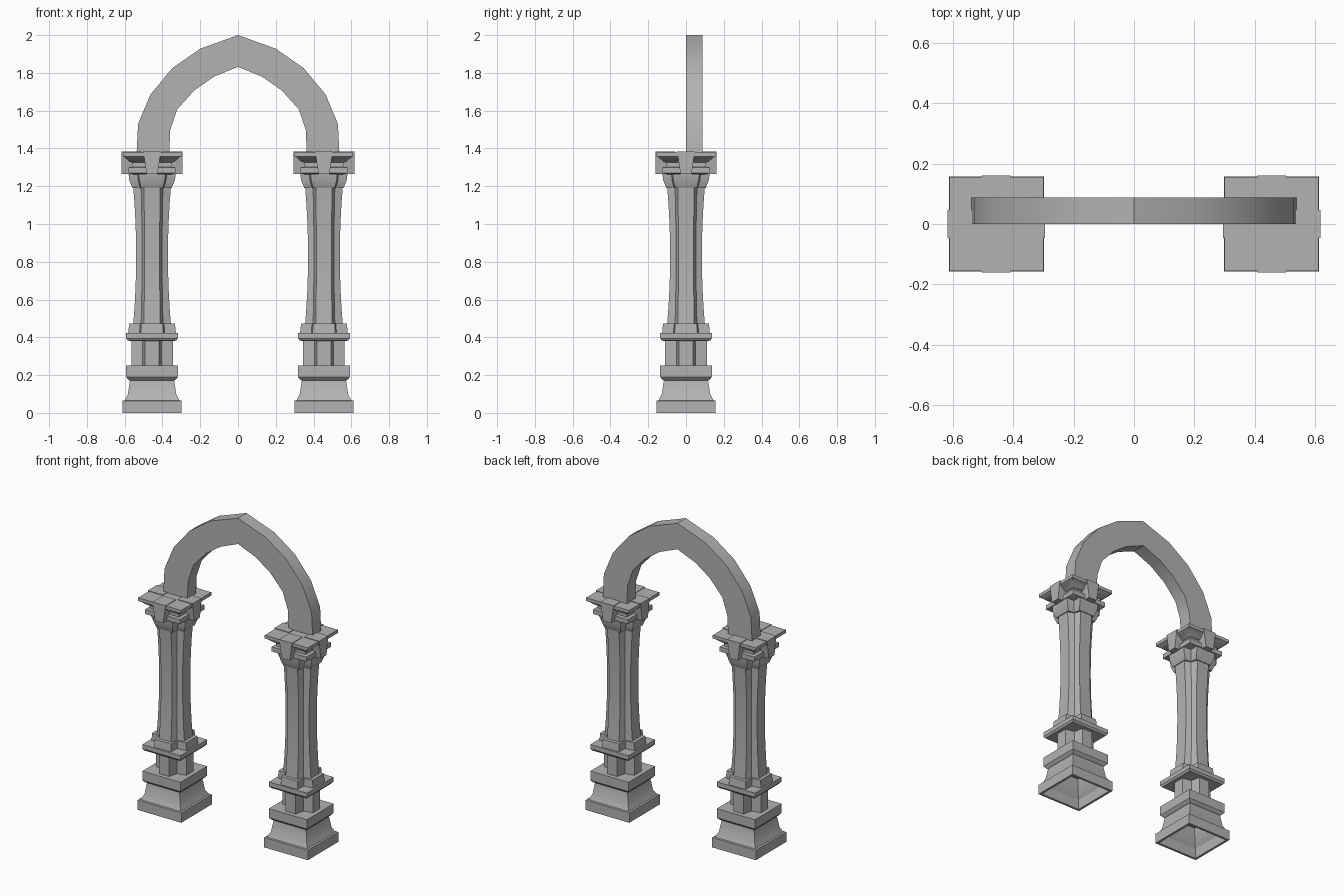
import bpy
import bmesh
import math
from mathutils import Matrix

cube = bpy.data.objects.get("Cube")
if cube:
    bpy.data.objects.remove(cube, do_unlink=True)

stone = bpy.data.materials.new("grey_stone")
stone.use_nodes = True
GREY = (0.45, 0.45, 0.45, 1)
stone.diffuse_color = GREY
stone.node_tree.nodes["Principled BSDF"].inputs["Base Color"].default_value = GREY


def square(half):
    return [(half, -half), (half, half), (-half, half), (-half, -half)]


def cross(reach, tip, root):
    """Plus-shaped plan: four arms meeting at inner corners."""
    pts = []
    for k in range(4):
        c, s = round(math.cos(k * math.pi / 2)), round(math.sin(k * math.pi / 2))
        for x, y in ((reach, -tip), (reach, tip), (root, root)):
            pts.append((c * x - s * y, s * x + c * y))
    return pts


def loft(bm, levels):
    """Skin a stack of (plan, height) outlines and cap both ends."""
    rings = [[bm.verts.new((x, y, z)) for x, y in plan] for plan, z in levels]
    n = len(rings[0])
    for low, high in zip(rings, rings[1:]):
        for i in range(n):
            j = (i + 1) % n
            bm.faces.new((low[i], low[j], high[j], high[i]))
    bm.faces.new(rings[0][::-1])
    bm.faces.new(rings[-1])


def finish(name, bm, x=0.0):
    bmesh.ops.recalc_face_normals(bm, faces=bm.faces)
    mesh = bpy.data.meshes.new(name)
    bm.to_mesh(mesh)
    bm.free()
    mesh.materials.append(stone)
    obj = bpy.data.objects.new(name, mesh)
    bpy.context.collection.objects.link(obj)
    obj.location.x = x
    bpy.ops.object.select_all(action='DESELECT')
    obj.select_set(True)
    bpy.context.view_layer.objects.active = obj
    bpy.ops.object.shade_smooth_by_angle(angle=math.radians(28))


def part(name, levels, x):
    bm = bmesh.new()
    loft(bm, levels)
    finish(name, bm, x)


def squares(profile):
    return [(square(h), z) for h, z in profile]


# Moulding profiles as (half width, height); the plinth is hollow underneath
PLINTH = [(0.108, 0.18), (0.12, 0.1), (0.142, 0.066), (0.142, 0),
          (0.157, 0), (0.157, 0.064), (0.145, 0.066), (0.128, 0.1),
          (0.117, 0.172), (0.125, 0.176), (0.137, 0.19), (0.137, 0.25)]
BAND = [(0.11, 0.38), (0.128, 0.383), (0.137, 0.395), (0.137, 0.423)]
CAPITAL = [(0.1, 1.262), (0.125, 1.27), (0.125, 1.3), (0.105, 1.303),
           (0.105, 1.325), (0.12, 1.33), (0.146, 1.354), (0.155, 1.358),
           (0.155, 1.379)]


def shaft_levels(bottom, top, steps=8):
    """Fluted shaft that narrows gently to its middle."""
    levels = []
    for i in range(steps + 1):
        t = i / steps
        flare = (2 * t - 1) ** 2
        levels.append((cross(0.084 + 0.016 * flare, 0.04 + 0.003 * flare,
                             0.053 + 0.005 * flare), bottom + (top - bottom) * t))
    return levels


def keystones(name, x):
    """Tapered block in the middle of each capital side."""
    bm = bmesh.new()
    for k in range(4):
        start = len(bm.verts)
        levels = []
        for w, z in ((0.029, 1.264), (0.047, 1.383)):
            levels.append(([(0.055, -w), (0.161, -w), (0.161, w), (0.055, w)], z))
        loft(bm, levels)
        bm.verts.ensure_lookup_table()
        bmesh.ops.rotate(bm, verts=bm.verts[start:], cent=(0, 0, 0),
                         matrix=Matrix.Rotation(k * math.pi / 2, 3, 'Z'))
    finish(name, bm, x)


# Two matching pillars
for side, x in (("left", 0.455), ("right", -0.455)):
    part(side + "_plinth", squares(PLINTH), x)
    part(side + "_pedestal", [(cross(0.11, 0.037, 0.05), z) for z in (0.24, 0.39)], x)
    part(side + "_pedestal_band", squares(BAND), x)
    part(side + "_shaft_foot", [(cross(0.127, 0.06, 0.066), 0.42),
                                (cross(0.121, 0.058, 0.064), 0.472)], x)
    part(side + "_shaft", shaft_levels(0.465, 1.2), x)
    part(side + "_neck", [(cross(0.104, 0.056, 0.062), 1.19),
                          (cross(0.108, 0.06, 0.066), 1.2),
                          (cross(0.122, 0.068, 0.075), 1.235),
                          (cross(0.124, 0.07, 0.076), 1.266)], x)
    part(side + "_capital", squares(CAPITAL), x)
    keystones(side + "_keystones", x)

# Pointed arch: half outlines from springing to peak, mirrored
OUTER = [(0.537, 1.37), (0.529, 1.53), (0.464, 1.685), (0.348, 1.825),
         (0.2, 1.928), (0, 2)]
INNER = [(0.364, 1.37), (0.359, 1.497), (0.322, 1.607), (0.232, 1.707),
         (0.127, 1.78), (0, 1.832)]


def full(half):
    return half + [(-x, z) for x, z in reversed(half[:-1])]


bm = bmesh.new()
rings = []
for (ox, oz), (ix, iz) in zip(full(OUTER), full(INNER)):
    rings.append([bm.verts.new(p) for p in
                  ((ox, 0, oz), (ox, 0.088, oz), (ix, 0.088, iz), (ix, 0, iz))])
for a, b in zip(rings, rings[1:]):
    for i in range(4):
        j = (i + 1) % 4
        bm.faces.new((a[i], a[j], b[j], b[i]))
bm.faces.new(rings[0])
bm.faces.new(rings[-1])
finish("arch", bm)
